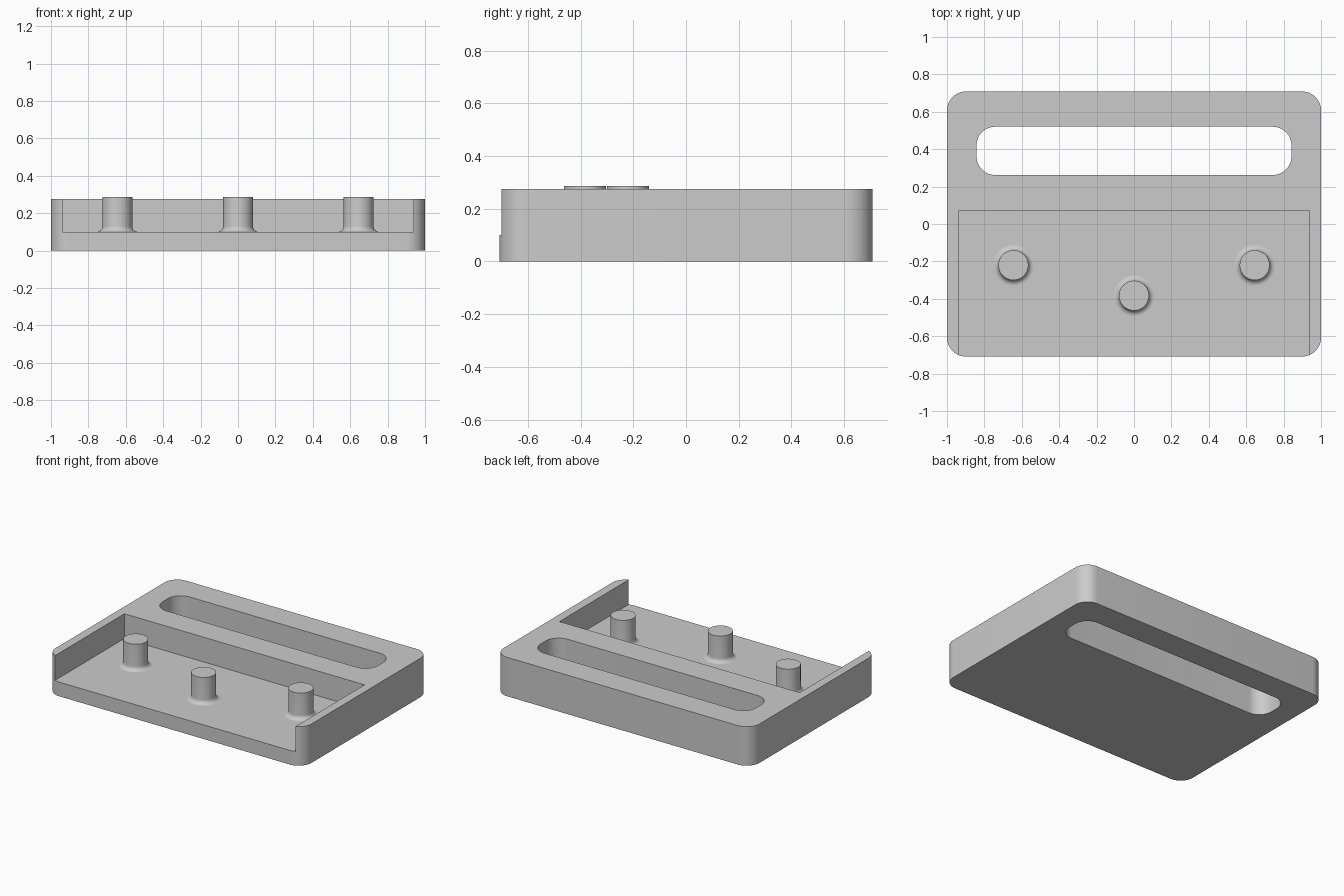
import bpy, bmesh, math

if "Cube" in bpy.data.objects:
    bpy.data.objects.remove(bpy.data.objects["Cube"])

GREY = (0.6, 0.6, 0.6, 1)
grey = bpy.data.materials.new("plain grey")
grey.use_nodes = True
grey.diffuse_color = GREY
grey.node_tree.nodes["Principled BSDF"].inputs["Base Color"].default_value = GREY

FLOOR, TOP, DEPTH = 0.1, 0.275, 0.708


def make_object(name, bm):
    bmesh.ops.recalc_face_normals(bm, faces=bm.faces)
    mesh = bpy.data.meshes.new(name)
    bm.to_mesh(mesh)
    bm.free()
    mesh.materials.append(grey)
    obj = bpy.data.objects.new(name, mesh)
    bpy.context.collection.objects.link(obj)
    return obj


def block(name, x, y0, y1, z0, z1, radius=0):
    """Box symmetric in x, with optional rounded vertical edges."""
    bm = bmesh.new()
    bmesh.ops.create_cube(bm, size=1)
    for v in bm.verts:
        v.co = (v.co.x * 2 * x, y0 + (v.co.y + 0.5) * (y1 - y0),
                z0 + (v.co.z + 0.5) * (z1 - z0))
    if radius:
        upright = [e for e in bm.edges
                   if abs(e.verts[0].co.z - e.verts[1].co.z) > 0.01]
        bmesh.ops.bevel(bm, geom=upright, offset=radius, segments=12,
                        profile=0.5, affect='EDGES')
    return make_object(name, bm)


def activate(obj):
    bpy.ops.object.select_all(action='DESELECT')
    obj.select_set(True)
    bpy.context.view_layer.objects.active = obj


def smooth(obj):
    activate(obj)
    bpy.ops.object.shade_smooth_by_angle(angle=math.radians(30))


def cut(obj, cutter):
    activate(obj)
    mod = obj.modifiers.new("cut", 'BOOLEAN')
    mod.operation, mod.solver, mod.object = 'DIFFERENCE', 'EXACT', cutter
    bpy.ops.object.modifier_apply(modifier=mod.name)
    bpy.data.objects.remove(cutter)


def peg(name, x, y):
    """Round post with a flared fillet at its foot."""
    r, flare, sides = 0.08, 0.03, 48
    profile = [(r + flare, FLOOR - 0.01)]
    for i in range(9):
        a = i / 8 * math.pi / 2
        profile.append((r + flare * (1 - math.sin(a)),
                        FLOOR + flare * (1 - math.cos(a))))
    profile.append((r, 0.287))
    bm = bmesh.new()
    rings = []
    for radius, z in profile:
        rings.append([bm.verts.new((x + radius * math.cos(t), y + radius * math.sin(t), z))
                      for t in (2 * math.pi * k / sides for k in range(sides))])
    for low, high in zip(rings, rings[1:]):
        for k in range(sides):
            n = (k + 1) % sides
            bm.faces.new((low[k], low[n], high[n], high[k]))
    bm.faces.new(rings[0])
    bm.faces.new(rings[-1])
    smooth(make_object(name, bm))


# Tray body with an open-fronted pocket and a handle slot
body = block("tray_body", 1, -DEPTH, DEPTH, 0, TOP, 0.1)
cut(body, block("pocket_cutter", 0.938, -1, 0.072, FLOOR, 0.5))
cut(body, block("slot_cutter", 0.842, 0.262, 0.52, -0.1, 0.5, 0.1))
smooth(body)

# Locating pegs
for name, x, y in (("right_peg", -0.645, -0.22), ("middle_peg", 0, -0.383),
                   ("left_peg", 0.645, -0.22)):
    peg(name, x, y)
